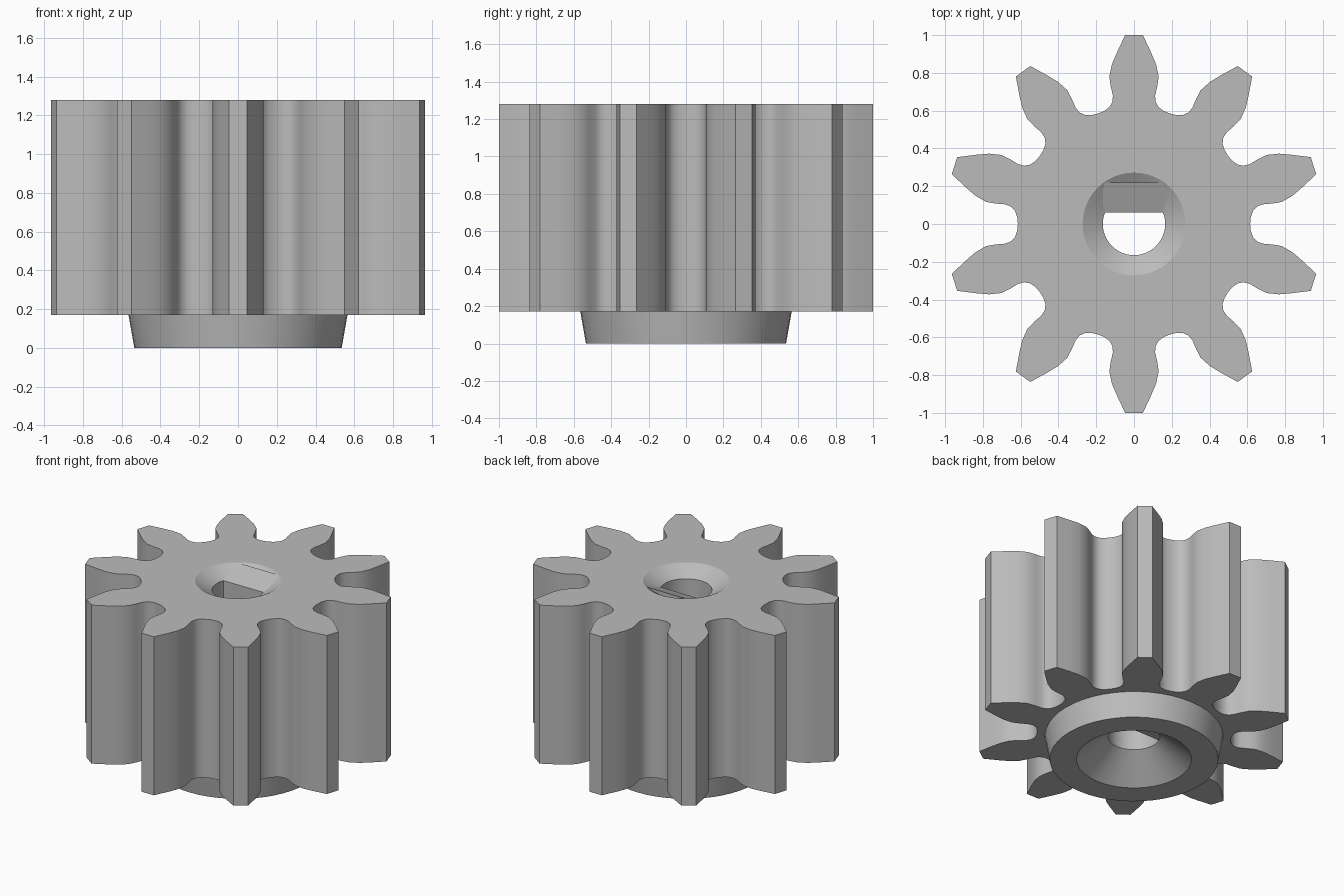
import bpy, bmesh, math
from mathutils import Vector, Matrix

TEETH, SEG = 10, 48
Z_TOP, Z_GEAR, Z_SINK = 1.28, 0.17, 1.215
BORE = 0.165

cube = bpy.data.objects.get("Cube")
if cube:
    bpy.data.objects.remove(cube, do_unlink=True)

grey = bpy.data.materials.new("light_grey")
grey.use_nodes = True
grey.diffuse_color = (0.5, 0.5, 0.5, 1)
grey.node_tree.nodes["Principled BSDF"].inputs["Base Color"].default_value = (0.5, 0.5, 0.5, 1)


def finish(bm, name, smooth):
    bmesh.ops.recalc_face_normals(bm, faces=bm.faces)
    mesh = bpy.data.meshes.new(name)
    bm.to_mesh(mesh)
    bm.free()
    mesh.materials.append(grey)
    obj = bpy.data.objects.new(name, mesh)
    bpy.context.collection.objects.link(obj)
    if smooth:
        bpy.ops.object.select_all(action='DESELECT')
        obj.select_set(True)
        bpy.context.view_layer.objects.active = obj
        bpy.ops.object.shade_smooth_by_angle(angle=math.radians(30))
    return obj


def ring(bm, points, z):
    return [bm.verts.new((x, y, z)) for x, y in points]


def circle(bm, radius, z):
    angles = [2 * math.pi * i / SEG for i in range(SEG)]
    return ring(bm, [(radius * math.cos(a), radius * math.sin(a)) for a in angles], z)


def bridge(bm, a, b):
    for i in range(len(a)):
        j = (i + 1) % len(a)
        bm.faces.new((a[i], a[j], b[j], b[i]))


def fill_between(bm, outer, inner):
    edges = [bm.edges.get((r[i - 1], r[i])) for r in (outer, inner) for i in range(len(r))]
    bmesh.ops.triangle_fill(bm, edges=edges, use_beauty=True, use_dissolve=False)


# Tooth outline: one half of the gap between teeth, mirrored and repeated
half_gap = [(0.615, 0), (0.618, 0.035), (0.629, 0.068), (0.651, 0.092), (0.682, 0.104),
            (0.73, 0.108), (0.783, 0.117), (0.84, 0.15), (0.893, 0.196), (0.965, 0.264)]
gap = [(x, -y) for x, y in reversed(half_gap[1:])] + half_gap
outline = []
for t in range(TEETH):
    turn = Matrix.Rotation(2 * math.pi * t / TEETH, 2)
    outline += [tuple(turn @ Vector(p)) for p in gap]

# Gear body with hub, funnel, bore and countersink
bm = bmesh.new()
teeth_low, teeth_high = ring(bm, outline, Z_GEAR), ring(bm, outline, Z_TOP)
bridge(bm, teeth_low, teeth_high)
sections = [(0.565, Z_GEAR), (0.535, 0), (0.365, 0), (BORE, 0.165), (BORE, Z_SINK), (0.272, Z_TOP)]
rings = [circle(bm, r, z) for r, z in sections]
for a, b in zip(rings, rings[1:]):
    bridge(bm, a, b)
fill_between(bm, teeth_low, rings[0])
fill_between(bm, teeth_high, rings[-1])
finish(bm, "gear_body", True)

# Flat key in the bore, with a sloping top
bm = bmesh.new()
profile = [(0.06, Z_GEAR), (0.06, Z_SINK), (0.22, Z_TOP - 0.002), (0.22, Z_GEAR)]
left, right = [[bm.verts.new((x, y, z)) for y, z in profile] for x in (BORE, -BORE)]
bridge(bm, left, right)
bm.faces.new(left)
bm.faces.new(right)
finish(bm, "shaft_key", False)
